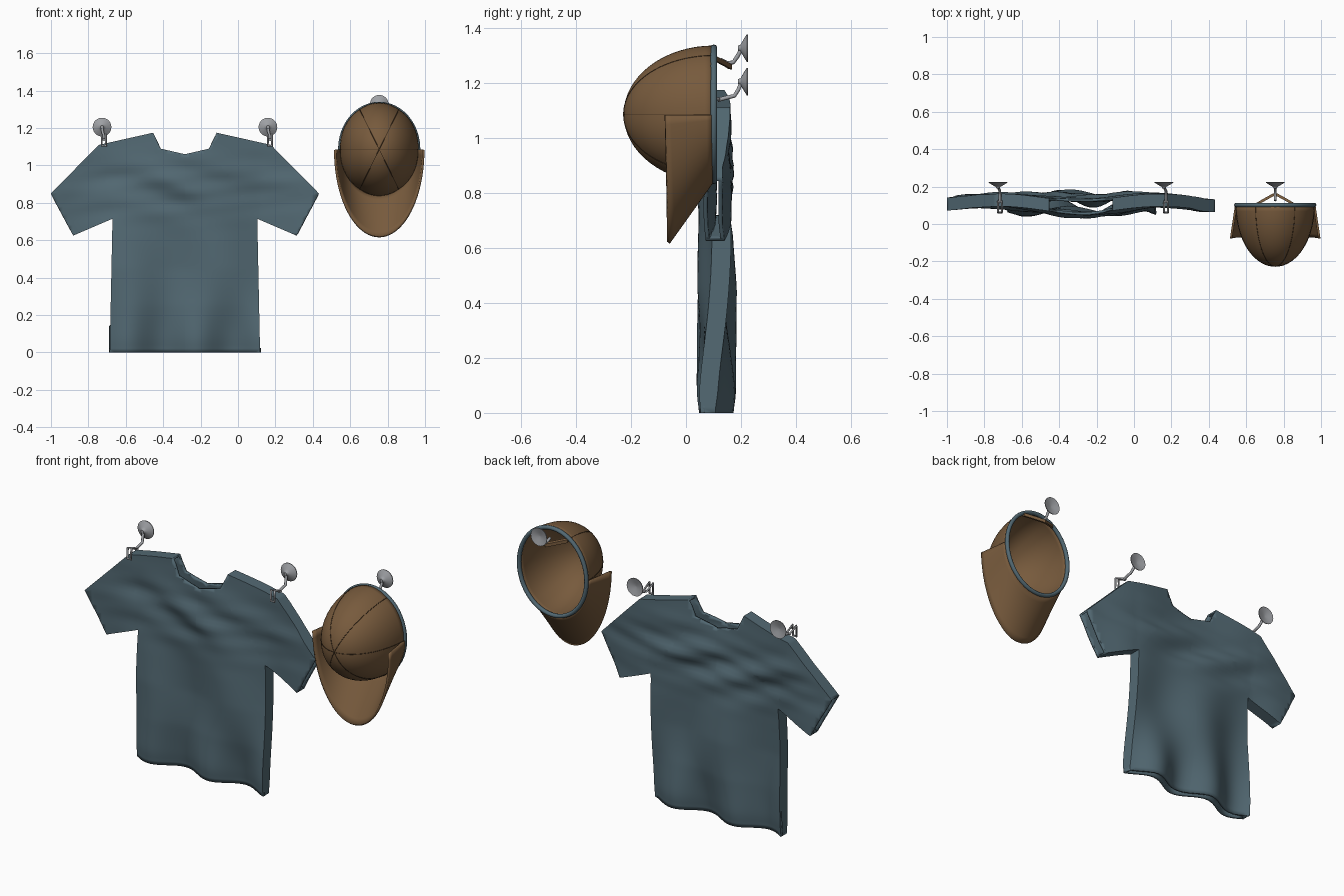
import bpy, bmesh, math
from math import sin, cos, pi, exp
from mathutils import Vector

if "Cube" in bpy.data.objects:
    bpy.data.objects.remove(bpy.data.objects["Cube"])


def material(name, rgb):
    m = bpy.data.materials.new(name)
    m.diffuse_color = (*rgb, 1)
    m.use_nodes = True
    m.node_tree.nodes["Principled BSDF"].inputs["Base Color"].default_value = m.diffuse_color
    return m


TEAL = material("slate teal", (0.085, 0.14, 0.17))
BROWN = material("brown cloth", (0.185, 0.103, 0.046))
SEAM = material("dark brown stitching", (0.06, 0.033, 0.015))
METAL = material("grey metal", (0.34, 0.35, 0.37))


def finish(name, bm, mat, angle=35, solid=0.0, offset=-1):
    me = bpy.data.meshes.new(name)
    bm.to_mesh(me)
    bm.free()
    me.materials.append(mat)
    ob = bpy.data.objects.new(name, me)
    bpy.context.collection.objects.link(ob)
    bpy.ops.object.select_all(action='DESELECT')
    ob.select_set(True)
    bpy.context.view_layer.objects.active = ob
    bpy.ops.object.shade_smooth_by_angle(angle=math.radians(angle))
    if solid:
        s = ob.modifiers.new("thickness", 'SOLIDIFY')
        s.thickness, s.offset = solid, offset
    return ob


def loft(rows, closed=False, cap=False):
    """Skin a list of point rows."""
    bm = bmesh.new()
    vs = [[bm.verts.new(p) for p in r] for r in rows]
    n = len(rows[0])
    for a, b in zip(vs, vs[1:]):
        for i in range(n if closed else n - 1):
            j = (i + 1) % n
            bm.faces.new((a[i], a[j], b[j], b[i]))
    if cap:
        bm.faces.new(vs[0])
        bm.faces.new(vs[-1])
    bmesh.ops.remove_doubles(bm, verts=bm.verts, dist=1e-5)
    bmesh.ops.recalc_face_normals(bm, faces=bm.faces)
    return bm


def tube(name, pts, radius, mat, cyclic=False, sides=2):
    cu = bpy.data.curves.new(name, 'CURVE')
    cu.dimensions = '3D'
    cu.bevel_depth, cu.bevel_resolution = radius, sides
    cu.use_fill_caps = True
    sp = cu.splines.new('POLY')
    sp.points.add(len(pts) - 1)
    for p, q in zip(sp.points, pts):
        p.co = (*q, 1)
    sp.use_cyclic_u = cyclic
    cu.materials.append(mat)
    ob = bpy.data.objects.new(name, cu)
    bpy.context.collection.objects.link(ob)
    return ob


# ---------- shirt ----------
SX = -0.284
P = dict(a=(0, 0), b=(.402, 0), c=(.387, .715), d=(.597, .625), e=(.717, .85),
         f=(.46, 1.11), g=(.17, 1.175), h=(.13, 1.09), i=(0, 1.06))


def cloth_y(x, z, side):
    """Depth of the cloth; side is -1 for front, +1 for back."""
    up = min(1, max(0, (z - .45) / .5))
    hem = exp(-(z / .28) ** 2)
    mid = .11 + .018 * up * cos(2 * pi * (x + .435) / .85)
    mid += (1 - up) * (1 - hem) * .024 * sin(2 * pi * x / .52 + 1.2 + 2.2 * z)
    mid -= hem * .036 * cos(2 * pi * (x - .065) / .37)
    half = .034 + .018 * max(0, 1 - (x / .4) ** 2) * min(1, z / .25) * min(1, max(.0, (1.15 - z) / .2))
    half -= .007 * exp(-(z / .05) ** 2)
    band = exp(-((z - .88) / .15) ** 2)
    edge = max(0, 1 - abs(x) / .7)
    shared = sin(27 * z + 4 * sin(3.3 * x) + 3 * x)
    fold = sin(38 * z + 5 * sin(3.1 * x + side) + 4 * x * side)
    fold += .6 * sin(67 * z - 9 * x + 2 * side)
    fine = fold * (.007 if side > 0 else .004)
    return mid + side * half + band * edge ** .5 * (fine + .010 * shared)


bm = bmesh.new()
for sgn in (1, -1):
    for key in ("abchi", "cfgh", "cdef"):
        f = bm.faces.new([bm.verts.new((sgn * P[k][0], 0, P[k][1])) for k in key])
        f.normal_update()
        if f.normal.y > 0:
            f.normal_flip()
bmesh.ops.remove_doubles(bm, verts=bm.verts, dist=1e-5)
for axis, lo, hi, step in ((0, -.7, .7, .025), (2, .0, 1.16, .02)):
    for k in range(1, int((hi - lo) / step) + 1):
        co, no = Vector((0, 0, 0)), Vector((0, 0, 0))
        co[axis], no[axis] = lo + k * step + .0013, 1
        bmesh.ops.bisect_plane(bm, geom=bm.verts[:] + bm.edges[:] + bm.faces[:],
                               dist=1e-5, plane_co=co, plane_no=no)


def is_opening(m):
    x, z = abs(m.x), m.z
    cuff = (x - P['d'][0]) * .225 - (z - .625) * .12
    return z < .001 or (x < .171 and z > 1.05) or (x > .594 and abs(cuff) < .0005)


front = bm.faces[:]
back = {v: bm.verts.new(v.co) for v in bm.verts[:]}
walls = [(l.vert, l.link_loop_next.vert) for f in front for l in f.loops
         if l.edge.is_boundary and not is_opening((l.edge.verts[0].co + l.edge.verts[1].co) / 2)]
for f in front:
    bm.faces.new([back[v] for v in reversed(f.verts[:])])
for v, w in walls:
    bm.faces.new((w, v, back[v], back[w]))
back_set = set(back.values())
for v in bm.verts:
    v.co.y = cloth_y(v.co.x, v.co.z, 1 if v in back_set else -1)
    v.co.x += SX
finish("shirt", bm, TEAL, 40, .014)

# ---------- cap ----------
CX, CZ, RY = .755, 1.086, .10


def dome(theta, t, k=1.0):
    """Point on the crown; t runs from 0 at the rim to 1 at the crown button."""
    r = cos(t * pi / 2) * k * (1 + .012 * abs(sin(3 * theta)))
    return (CX + .21 * r * cos(theta), RY - .327 * k * sin(t * pi / 2), CZ + .247 * r * sin(theta))


N = 60
finish("cap_crown", loft([[dome(2 * pi * i / N, t / 16) for i in range(N)]
                          for t in range(17)], True), BROWN, 35, .01)
for k in range(6):
    tube("cap_seam", [dome(k * pi / 3, t / 20, 1.0) for t in range(21)], .0017, SEAM, sides=1)

# teal binding round the opening
ring = []
for i in range(49):
    a = 2 * pi * i / 48
    ring.append([(CX + (.209 + .011 * cos(b)) * cos(a), RY + .001 + .012 * sin(b),
                  CZ + (.243 + .011 * cos(b)) * sin(a))
                 for b in (2 * pi * j / 10 for j in range(10))])
finish("cap_binding", loft(ring, True), TEAL, 60)

# scooped brim: half ellipse at the opening flaring to a longer one in front
rows = []
for s in range(9):
    u = s / 8
    row = []
    for i in range(41):
        a = pi + pi * i / 40
        y = RY - .005 - u * (.172 - .013 * abs(sin(a)))
        row.append((CX + (.210 + .026 * u) * cos(a), y,
                    CZ - .002 + (.243 + .222 * u) * sin(a)))
    rows.append(row)
finish("cap_brim", loft(rows), BROWN, 40, .012, 0)

# adjusting strap across the opening
strap = []
for i in range(13):
    s = i / 6 - 1
    x, y, z = CX + .1 * s, .152 - .055 * abs(s) ** 1.1, 1.260 + .03 * abs(s)
    strap.append([(x, y, z - .008), (x, y + .016, z - .012), (x, y + .016, z + .006), (x, y, z + .012)])
finish("cap_strap", loft(strap, True, True), BROWN, 40)


# ---------- suction hooks ----------
def suction_cup(x, z):
    """Cone shaped cup with a hollow back face."""
    prof = [(.213, .003), (.217, .022), (.225, .05), (.221, .05),
            (.212, .036), (.204, .022), (.198, .012), (.190, .009)]
    rows = [[(x + r * cos(a), y, z + r * sin(a)) for a in (2 * pi * i / 28 for i in range(28))]
            for y, r in prof]
    finish("suction_cup", loft(rows, True, True), METAL, 50)


for x, cx in ((-.727, -.717), (.16, .171)):
    suction_cup(x, 1.205)
    tube("hook_arm", [(x, .20, 1.20), (x + .004, .19, 1.175), (cx, .176, 1.153),
                      (cx, .15, 1.147), (cx, .115, 1.138)], .0075, METAL)
    # clip: two prongs joined in a loop over the shoulder
    tube("shoulder_clip", [(cx - .011, .062, 1.105), (cx - .011, .064, 1.165),
                           (cx - .010, .12, 1.14), (cx + .010, .12, 1.14),
                           (cx + .011, .064, 1.165), (cx + .011, .062, 1.105)],
         .006, METAL, cyclic=True)

suction_cup(CX, 1.327)
tube("cap_hook_arm", [(CX, .20, 1.32), (CX, .186, 1.295), (CX, .172, 1.275),
                      (CX, .15, 1.272), (CX, .125, 1.285)], .0075, METAL)
